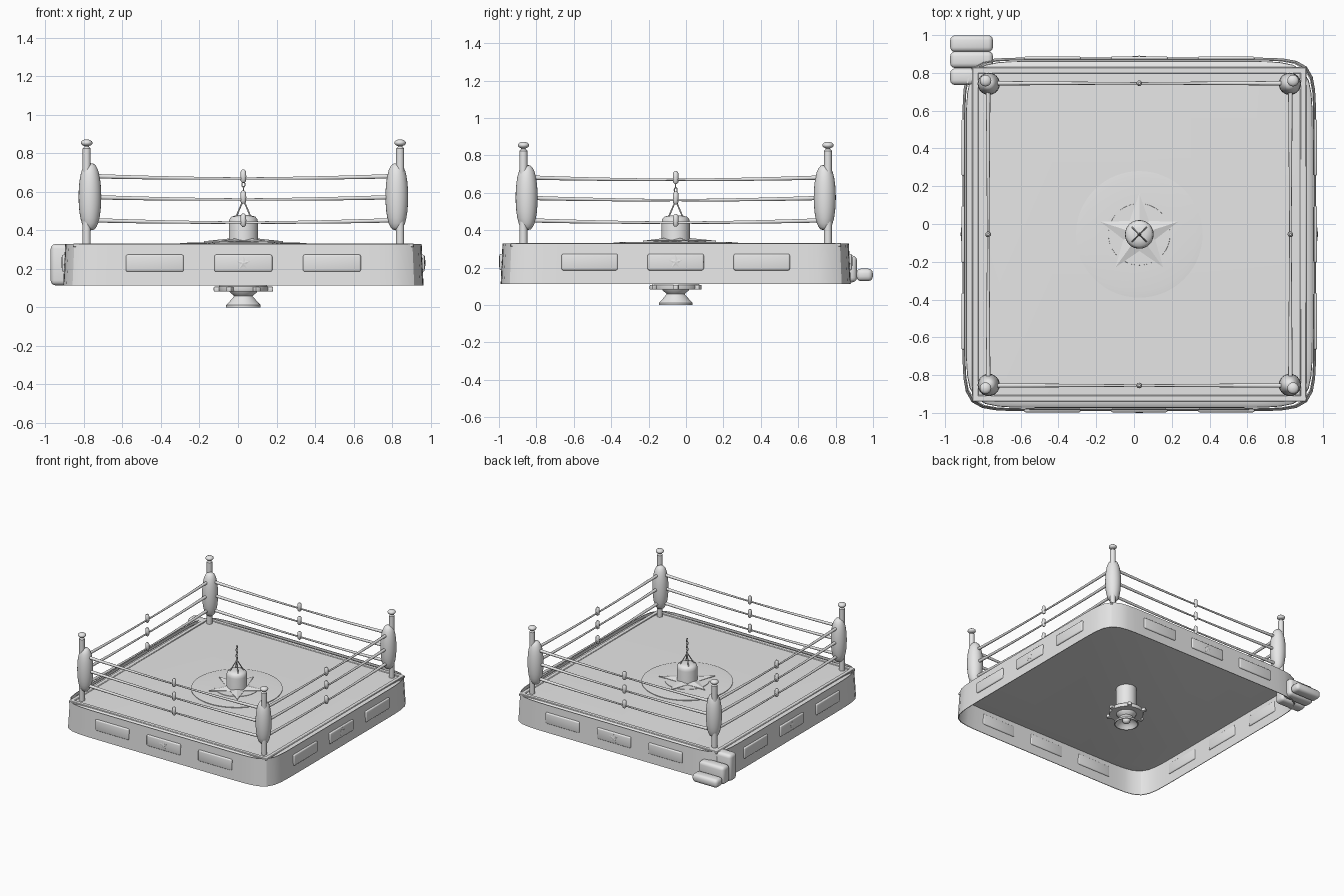
import bpy, bmesh, math
from math import sin, cos, pi
from mathutils import Vector, Matrix

if "Cube" in bpy.data.objects:
    bpy.data.objects.remove(bpy.data.objects["Cube"], do_unlink=True)

CX, CY = 0.028, -0.055          # ring centre
TOP = 0.33                      # canvas height

grey = bpy.data.materials.new("plain_grey")
grey.use_nodes = True
grey.diffuse_color = (0.8, 0.8, 0.8, 1)
grey.node_tree.nodes["Principled BSDF"].inputs["Base Color"].default_value = (0.8, 0.8, 0.8, 1)


def finish(name, bm, smooth=True, angle=40):
    bmesh.ops.recalc_face_normals(bm, faces=bm.faces)
    mesh = bpy.data.meshes.new(name)
    bm.to_mesh(mesh)
    bm.free()
    mesh.materials.append(grey)
    obj = bpy.data.objects.new(name, mesh)
    bpy.context.collection.objects.link(obj)
    if smooth:
        bpy.ops.object.select_all(action='DESELECT')
        obj.select_set(True)
        bpy.context.view_layer.objects.active = obj
        bpy.ops.object.shade_smooth_by_angle(angle=math.radians(angle))
    return obj


def loft(bm, rings, closed=False, caps=True):
    """Skin a list of point rings."""
    loops = [[bm.verts.new(p) for p in ring] for ring in rings]
    pairs = list(zip(loops, loops[1:]))
    if closed:
        pairs.append((loops[-1], loops[0]))
    for a, b in pairs:
        for i in range(len(a)):
            j = (i + 1) % len(a)
            bm.faces.new((a[i], a[j], b[j], b[i]))
    if caps and not closed:
        bm.faces.new(loops[0])
        bm.faces.new(loops[-1])


def lathe(name, profile, x=CX, y=CY, n=32, closed=False):
    bm = bmesh.new()
    loft(bm, [[(x + r * cos(2 * pi * i / n), y + r * sin(2 * pi * i / n), z)
               for i in range(n)] for r, z in profile], closed)
    return finish(name, bm)


def squircle(half, z, power, n=128):
    pts = []
    for i in range(n):
        c, s = cos(2 * pi * i / n), sin(2 * pi * i / n)
        r = half / (abs(c) ** power + abs(s) ** power) ** (1 / power)
        pts.append((CX + r * c, CY + r * s, z))
    return pts


def tube(name, pts, radii, n=10):
    bm = bmesh.new()
    pts = [Vector(p) for p in pts]
    rings = []
    for i, p in enumerate(pts):
        d = pts[min(i + 1, len(pts) - 1)] - pts[max(i - 1, 0)]
        q = d.to_track_quat('Z', 'Y')
        rings.append([p + q @ Vector((radii[i] * cos(2 * pi * k / n),
                                      radii[i] * sin(2 * pi * k / n), 0)) for k in range(n)])
    loft(bm, rings)
    return finish(name, bm)


def rounded_box(name, centre, size, bevel, turn=0.0, segments=3):
    bm = bmesh.new()
    bmesh.ops.create_cube(bm, size=1)
    bmesh.ops.scale(bm, vec=size, verts=bm.verts)
    if bevel:
        bmesh.ops.bevel(bm, geom=bm.edges[:], offset=bevel, segments=segments,
                        profile=0.5, affect='EDGES')
    bmesh.ops.transform(bm, matrix=Matrix.Translation(centre) @ Matrix.Rotation(turn, 4, 'Z'),
                        verts=bm.verts)
    return finish(name, bm)


def star(name, matrix, outer, inner, depth, peak):
    """Five-pointed star with a raised faceted middle."""
    bm = bmesh.new()
    ring = []
    for i in range(10):
        r, a = (inner if i % 2 else outer), pi / 2 + i * pi / 5
        ring.append((r * cos(a), r * sin(a)))
    low = [bm.verts.new((x, y, 0)) for x, y in ring]
    high = [bm.verts.new((x, y, depth)) for x, y in ring]
    tip = bm.verts.new((0, 0, peak))
    bm.faces.new(low)
    for i in range(10):
        j = (i + 1) % 10
        bm.faces.new((low[i], low[j], high[j], high[i]))
        bm.faces.new((high[i], high[j], tip))
    bmesh.ops.transform(bm, matrix=matrix, verts=bm.verts)
    return finish(name, bm, smooth=False)


# Canvas slab with rolled edge
bm = bmesh.new()
loft(bm, [squircle(h, z, 12) for h, z in
          ((0.90, 0.30), (0.918, 0.303), (0.916, 0.314), (0.905, 0.322), (0.885, 0.327), (0.86, 0.328))])
finish("canvas_floor", bm)

# Thin hanging skirt around the slab
bm = bmesh.new()
loft(bm, [squircle(h, z, 13) for h, z in
          ((0.936, 0.113), (0.926, TOP), (0.921, TOP), (0.931, 0.113))], closed=True)
finish("apron_skirt", bm, angle=30)

# Parts repeated on all four sides
for side in range(4):
    turn = side * pi / 2
    rot = Matrix.Translation((CX, CY, 0)) @ Matrix.Rotation(turn, 4, 'Z')

    def at(x, y, z):
        return rot @ Vector((x, y, z))

    rounded_box(f"edge_strip_{side}", at(0, -0.868, 0.323), (1.77, 0.034, 0.02), 0.004, turn, 1)

    # Skirt panels, the middle one with a star
    for k in (-1, 0, 1):
        rounded_box(f"skirt_panel_{side}_{k + 1}", at(k * 0.46, -0.931, 0.23),
                    (0.30, 0.022, 0.088), 0.009, turn)
    star(f"skirt_star_{side}", rot @ Matrix.Translation((0, -0.941, 0.23))
         @ Matrix.Rotation(pi / 2, 4, 'X'), 0.038, 0.016, 0.002, 0.005)

    # Three sagging ropes with a clip at the middle
    for k, z in enumerate((0.453, 0.573, 0.682)):
        ts = [i / 8 - 1 for i in range(17)]
        tube(f"rope_{side}_{k}", [at(0.78 * t, -0.80, z - 0.012 * (1 - t * t)) for t in ts],
             [0.006 + 0.006 * abs(t) for t in ts])
        c = at(0, -0.80, z)
        lathe(f"rope_clip_{side}_{k}",
              [(0.006, z - 0.034), (0.014, z - 0.025), (0.015, z), (0.014, z + 0.025), (0.006, z + 0.034)],
              c.x, c.y, 12)

    # Corner post, knob and pad
    p = at(-0.814, -0.814, 0)
    lathe(f"corner_post_{side}", [(0.021, 0.32), (0.021, 0.825), (0.012, 0.835), (0.012, 0.85)], p.x, p.y, 20)
    lathe(f"post_knob_{side}", [(0.03 * sin(a * pi / 8) + 0.0005, 0.855 - 0.018 * cos(a * pi / 8))
                                for a in range(9)], p.x, p.y, 20)
    p = at(-0.797, -0.797, 0)
    lathe(f"corner_pad_{side}", [(0.001 + 0.058 * sin(a * pi / 14) ** 0.7, 0.575 - 0.175 * cos(a * pi / 14))
                                 for a in range(15)], p.x, p.y, 24)

# Cushioned corner steps
for k, (y, z0, z1) in enumerate(((0.955, 0.128, 0.195), (0.87, 0.122, 0.265), (0.78, 0.115, 0.33))):
    rounded_box(f"corner_step_{k}", (-0.86, y, (z0 + z1) / 2), (0.226, 0.088, z1 - z0), 0.025)

# Centre emblem: shallow disc, inner disc and star
lathe("emblem_disc", [(0.335, 0.322), (0.335, 0.333), (0.30, 0.336), (0.17, 0.338), (0.02, 0.338)], n=64)
lathe("emblem_inner_disc", [(0.165, 0.33), (0.163, 0.341), (0.02, 0.342)], n=48)
star("emblem_star", Matrix.Translation((CX, CY, 0.336)), 0.216, 0.088, 0.008, 0.03)

# Bell housing through the floor, with collar and bell below
lathe("bell_housing", [(0.076, 0.09), (0.076, 0.44), (0.073, 0.458), (0.062, 0.472), (0.035, 0.479), (0.002, 0.48)])
lathe("bell_collar", [(0.075, 0.085), (0.125, 0.083), (0.128, 0.09), (0.128, 0.108), (0.122, 0.115), (0.075, 0.115)],
      n=40, closed=True)
for k in range(6):
    a = k * pi / 3
    rounded_box(f"collar_lug_{k}", (CX + 0.137 * cos(a), CY + 0.137 * sin(a), 0.095),
                (0.034, 0.03, 0.026), 0.005, a, 2)
lathe("bell_neck", [(0.076, 0.092), (0.07, 0.078), (0.055, 0.066), (0.045, 0.055)])
lathe("bell", [(0.045, 0.062), (0.06, 0.045), (0.075, 0.027), (0.09, 0.012), (0.09, 0.0), (0.083, 0.0),
               (0.068, 0.022), (0.04, 0.045), (0.002, 0.048)])
lathe("bell_clapper", [(0.03 * sin(a * pi / 8) + 0.0005, 0.032 - 0.027 * cos(a * pi / 8)) for a in range(9)], n=16)

# Four slings meeting at a chain
for k in range(4):
    a = pi / 4 + k * pi / 2
    tube(f"sling_{k}", [(CX + 0.055 * cos(a), CY + 0.055 * sin(a), 0.468), (CX, CY, 0.56)],
         [0.004, 0.004], 8)
for k in range(5):
    bm = bmesh.new()
    d = Vector((1, 0, 0)) if k % 2 else Vector((0, 1, 0))
    n = d.cross(Vector((0, 0, 1)))
    rings = []
    for i in range(12):
        a = 2 * pi * i / 12
        c = Vector((CX, CY, 0.567 + k * 0.024)) + d * 0.008 * cos(a) + Vector((0, 0, 0.014 * sin(a)))
        out = d * cos(a) + Vector((0, 0, sin(a)))
        rings.append([c + 0.003 * (out * cos(b * pi / 3) + n * sin(b * pi / 3)) for b in range(6)])
    loft(bm, rings, closed=True)
    finish(f"chain_link_{k}", bm, angle=70)
